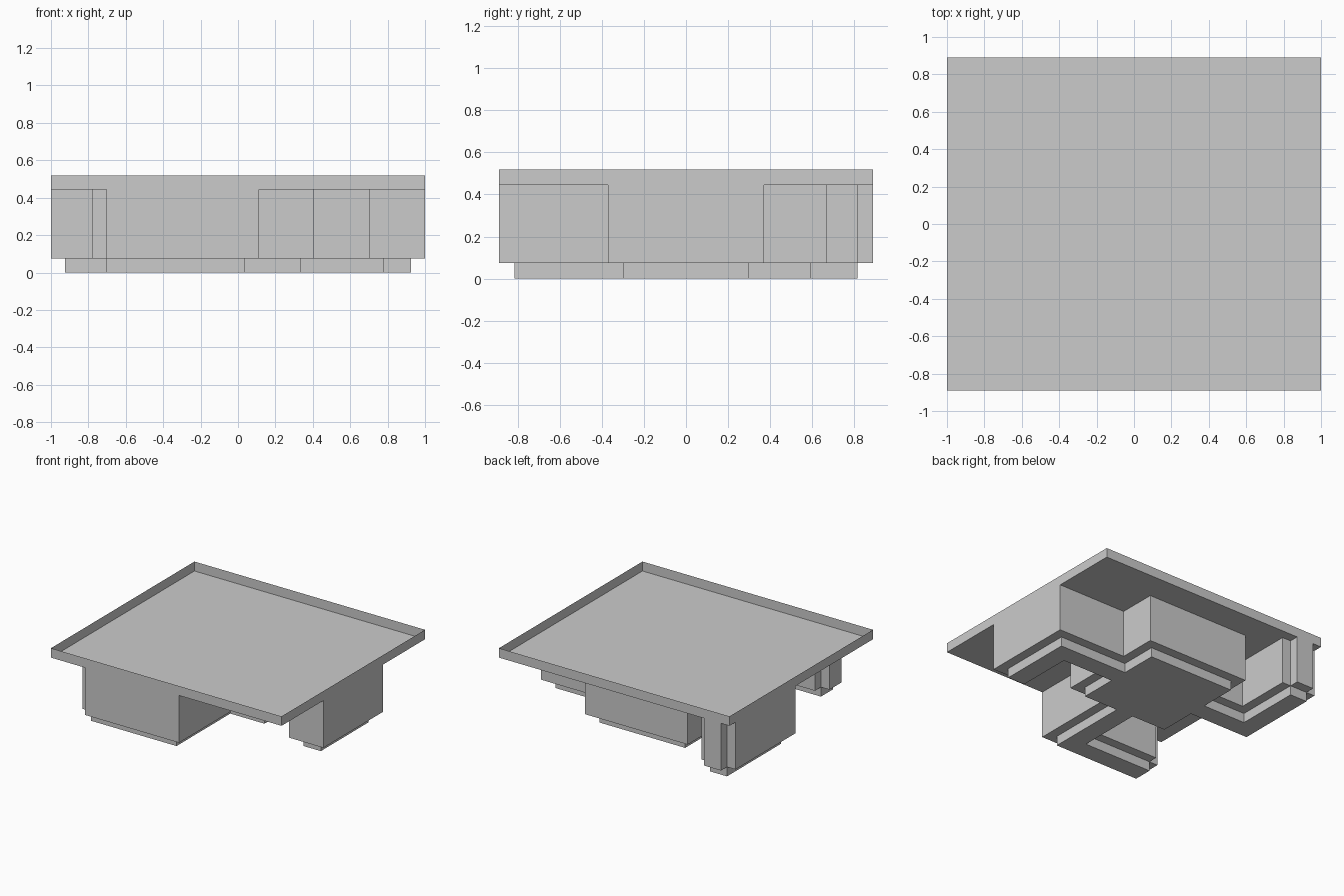
import bpy, bmesh, math

if "Cube" in bpy.data.objects:
    bpy.data.objects.remove(bpy.data.objects["Cube"])

# Everything sits on a 27 x 24 grid of small modules
M = 2 / 27
NX, NY = 27, 24


def point(i, j, k):
    return ((i - NX / 2) * M, (j - NY / 2) * M, k * M)


def cells(rects):
    """Set of grid cells covered by (i0, j0, i1, j1) rectangles."""
    return {(i, j) for i0, j0, i1, j1 in rects
            for i in range(i0, i1) for j in range(j0, j1)}


def shell(name, plan, k0, k1, floor):
    """Outer walls around plan from k0 to k1, with floor cells at height k0."""
    bm = bmesh.new()

    def quad(*pts):
        bm.faces.new([bm.verts.new(point(*p)) for p in pts])

    def wall(a, b):
        quad((*a, k0), (*b, k0), (*b, k1), (*a, k1))

    for i, j in sorted(floor):
        quad((i, j, k0), (i, j + 1, k0), (i + 1, j + 1, k0), (i + 1, j, k0))
    for i, j in sorted(plan):
        if (i, j - 1) not in plan:
            wall((i, j), (i + 1, j))
        if (i + 1, j) not in plan:
            wall((i + 1, j), (i + 1, j + 1))
        if (i, j + 1) not in plan:
            wall((i + 1, j + 1), (i, j + 1))
        if (i - 1, j) not in plan:
            wall((i, j + 1), (i, j))
    bmesh.ops.remove_doubles(bm, verts=bm.verts, dist=1e-4)
    bmesh.ops.dissolve_limit(bm, angle_limit=math.radians(1),
                             verts=bm.verts, edges=bm.edges)
    mesh = bpy.data.meshes.new(name)
    bm.to_mesh(mesh)
    bm.free()
    obj = bpy.data.objects.new(name, mesh)
    bpy.context.collection.objects.link(obj)
    return obj


# Lower step: central room with three corridors
base = cells([
    (8, 10, 18, 20),                    # room
    (18, 14, 26, 16), (24, 8, 26, 16),  # right corridor
    (1, 14, 8, 16), (1, 14, 3, 23),     # left corridor
    (12, 1, 14, 10), (4, 1, 14, 3),     # front corridor
])

# Main walls, one module wider, with notched corners at two corridor ends
body = cells([
    (7, 9, 19, 21),
    (19, 13, 27, 17), (23, 7, 27, 17),
    (0, 13, 7, 17), (0, 13, 4, 23), (1, 23, 3, 24),
    (11, 0, 15, 9), (4, 0, 15, 4), (3, 1, 4, 3),
])

shell("lower_step", base, 0, 1, base)
shell("corridor_walls", body, 1, 6, body - base)

# Flat tray on top with a thin rim
tray = cells([(0, 0, NX, NY)])
shell("top_tray", tray, 6, 7, tray)
